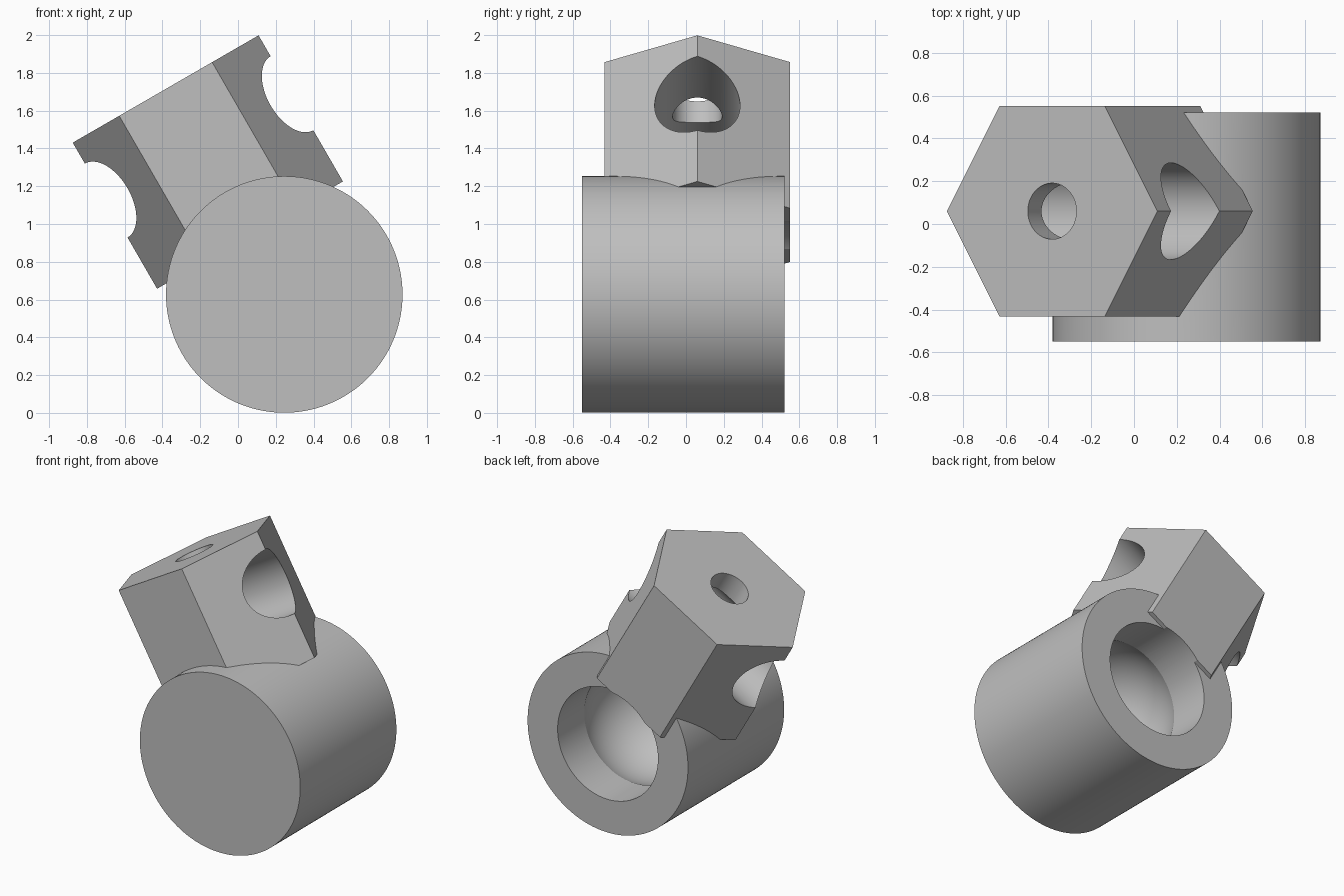
import bpy
import bmesh
from math import cos, sin, pi, radians
from mathutils import Matrix

cube = bpy.data.objects.get("Cube")
if cube:
    bpy.data.objects.remove(cube, do_unlink=True)

grey = bpy.data.materials.new("plain grey")
grey.use_nodes = True
grey.diffuse_color = (0.52, 0.52, 0.52, 1)
grey.node_tree.nodes["Principled BSDF"].inputs["Base Color"].default_value = grey.diffuse_color


def add_mesh(name, bm, frame):
    """Turn a bmesh into an object placed by a frame."""
    bmesh.ops.recalc_face_normals(bm, faces=bm.faces)
    bm.transform(frame)
    mesh = bpy.data.meshes.new(name)
    bm.to_mesh(mesh)
    bm.free()
    mesh.materials.append(grey)
    obj = bpy.data.objects.new(name, mesh)
    bpy.context.collection.objects.link(obj)
    return obj


def prism(name, frame, radius, low, high, sides=128):
    """Regular prism along the frame's z, with a corner on its x."""
    bm = bmesh.new()
    ring = [bm.verts.new((radius * cos(2 * pi * i / sides),
                          radius * sin(2 * pi * i / sides), low))
            for i in range(sides)]
    base = bm.faces.new(ring)
    top = bmesh.ops.extrude_face_region(bm, geom=[base], use_keep_orig=True)["geom"]
    verts = [v for v in top if isinstance(v, bmesh.types.BMVert)]
    bmesh.ops.translate(bm, verts=verts, vec=(0, 0, high - low))
    return add_mesh(name, bm, frame)


def ball(name, frame, radius):
    bm = bmesh.new()
    bmesh.ops.create_uvsphere(bm, u_segments=96, v_segments=48, radius=radius)
    return add_mesh(name, bm, frame)


def combine(target, tool, operation):
    """Apply a boolean and discard the tool."""
    tool.hide_render = True
    mod = target.modifiers.new(operation.lower(), 'BOOLEAN')
    mod.operation = operation
    mod.solver = 'EXACT'
    mod.object = tool
    bpy.context.view_layer.objects.active = target
    bpy.ops.object.modifier_apply(modifier=mod.name)
    bpy.data.objects.remove(tool, do_unlink=True)


# Frames: barrel runs front to back, stem leans to the right
barrel = Matrix.Translation((0.245, 0, 0.627)) @ Matrix.Rotation(radians(-90), 4, 'X')
stem = Matrix.Translation((0.245, 0.06, 0.627)) @ Matrix.Rotation(radians(-30), 4, 'Y')
cross = stem @ Matrix.Translation((0, 0, 0.902)) @ Matrix.Rotation(radians(90), 4, 'Y')

# Round barrel joined to the hexagonal stem
body = prism("socket_joint", barrel, 0.626, -0.55, 0.522, 192)
combine(body, prism("hex_stem", stem, 0.568, 0.363, 1.256, 6), 'UNION')

# Ball socket and its round mouth at the back
combine(body, ball("ball_cutter", stem @ Matrix.Rotation(radians(90), 4, 'X'), 0.425), 'DIFFERENCE')
combine(body, prism("mouth_cutter", barrel, 0.392, 0.1, 0.8), 'DIFFERENCE')

# Through hole across the stem, and a smaller hole down from its end
combine(body, prism("cross_hole_cutter", cross, 0.226, -0.8, 0.8), 'DIFFERENCE')
combine(body, prism("end_hole_cutter", stem, 0.131, 0.9, 1.5), 'DIFFERENCE')

bpy.ops.object.select_all(action='DESELECT')
body.select_set(True)
bpy.context.view_layer.objects.active = body
bpy.ops.object.shade_smooth_by_angle(angle=radians(20))
